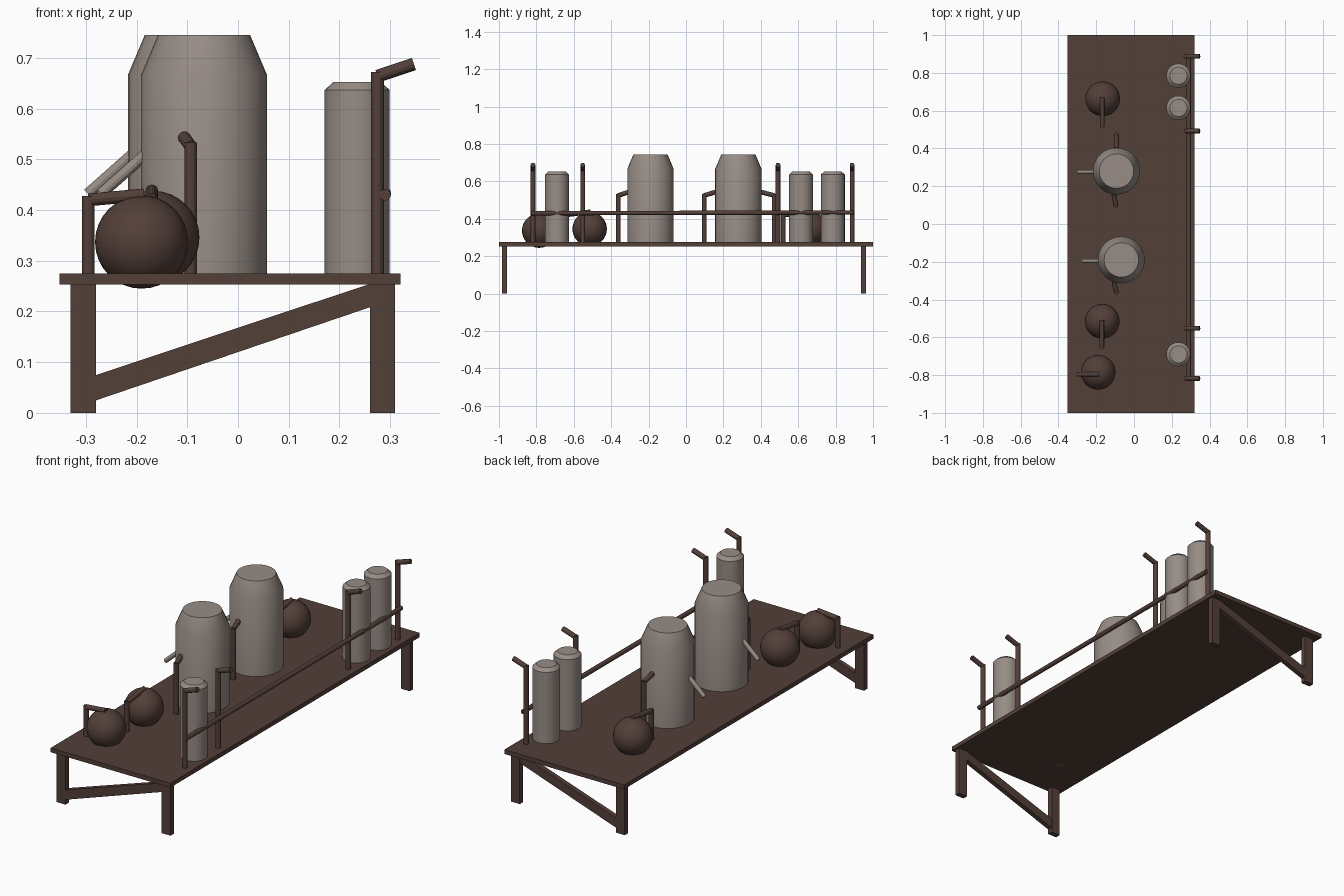
import bpy, math
from mathutils import Vector

cube = bpy.data.objects.get("Cube")
if cube:
    bpy.data.objects.remove(cube, do_unlink=True)


def material(name, color):
    m = bpy.data.materials.new(name)
    m.use_nodes = True
    m.diffuse_color = (*color, 1)
    m.node_tree.nodes["Principled BSDF"].inputs["Base Color"].default_value = (*color, 1)
    return m


BROWN = material("dark brown wood", (0.087, 0.05, 0.04))
GREY = material("warm grey clay", (0.31, 0.265, 0.238))
TOP = 0.275  # table surface height


def finish(name, mat, smooth=False):
    o = bpy.context.object
    o.name = name
    o.data.materials.append(mat)
    if smooth:
        bpy.ops.object.shade_smooth_by_angle(angle=math.radians(25))
    return o


def box(name, lo, hi):
    lo, hi = Vector(lo), Vector(hi)
    bpy.ops.mesh.primitive_cube_add(size=1, location=(lo + hi) / 2)
    bpy.context.object.scale = hi - lo
    bpy.ops.object.transform_apply(location=False, rotation=False)
    return finish(name, BROWN)


def rod(name, a, b, r=0.0125, mat=BROWN):
    a, b = Vector(a), Vector(b)
    bpy.ops.mesh.primitive_cylinder_add(vertices=12, radius=r, depth=(b - a).length, location=(a + b) / 2)
    bpy.context.object.rotation_euler = (b - a).to_track_quat("Z", "Y").to_euler()
    return finish(name, mat, True)


def lathe(name, x, y, profile, sides=32):
    """Closed turned body from (radius, height) rings."""
    verts, faces = [], []
    for r, z in profile:
        for i in range(sides):
            t = math.tau * i / sides
            verts.append((r * math.cos(t), r * math.sin(t), z))
    for k in range(len(profile) - 1):
        for i in range(sides):
            j = (i + 1) % sides
            a, b = k * sides, (k + 1) * sides
            faces.append((a + i, a + j, b + j, b + i))
    faces.append(tuple(reversed(range(sides))))
    faces.append(tuple(range(len(verts) - sides, len(verts))))
    me = bpy.data.meshes.new(name)
    me.from_pydata(verts, [], faces)
    o = bpy.data.objects.new(name, me)
    o.location = (x, y, 0)
    bpy.context.collection.objects.link(o)
    bpy.ops.object.select_all(action="DESELECT")
    o.select_set(True)
    bpy.context.view_layer.objects.active = o
    return finish(name, GREY, True)


def hook(name, base, height, reach):
    """Upright post with an arm leaving its top."""
    foot = Vector((*base, TOP - 0.01))
    head = Vector((*base, height))
    rod(name + "_post", foot, head)
    start = head - Vector((0, 0, 0.008))
    rod(name + "_arm", start, start + Vector(reach))


# Table top, legs and diagonal braces
box("table_top", (-0.352, -1, 0.253), (0.32, 1, TOP))
for end, y0, y1 in (("front", -0.984, -0.957), ("back", 0.936, 0.963)):
    box(end + "_right_leg", (-0.33, y0, 0), (-0.28, y1, 0.256))
    box(end + "_left_leg", (0.26, y0, 0), (0.31, y1, 0.256))
    profile = [(-0.285, 0.023), (0.265, 0.21), (0.265, 0.256), (-0.285, 0.073)]
    verts = [(x, y, z) for y in (y0 + 0.001, y1 - 0.001) for x, z in profile]
    sides = [(i, i + 4, (i + 1) % 4 + 4, (i + 1) % 4) for i in range(4)]
    me = bpy.data.meshes.new(end + "_brace")
    me.from_pydata(verts, [], [(0, 1, 2, 3), (7, 6, 5, 4)] + sides)
    me.materials.append(BROWN)
    bpy.context.collection.objects.link(bpy.data.objects.new(end + "_brace", me))

# Large jars, each with a sloping spout
for n, x, y in (("front", -0.067, -0.19), ("back", -0.093, 0.28)):
    lathe(n + "_jar", x, y, [(0.124, TOP - 0.005), (0.124, 0.667), (0.091, 0.745)])
    rod(n + "_spout", (x - 0.115, y - 0.005, 0.51), (x - 0.203, y - 0.005, 0.432), 0.011, GREY)

# Hooks beside the jars
hook("front_jar_hook", (-0.093, -0.362), 0.533, (-0.013, 0.055, 0.018))
hook("middle_jar_hook", (-0.096, 0.098), 0.533, (-0.011, 0.058, 0.018))
hook("back_jar_hook", (-0.093, 0.472), 0.533, (0, -0.07, 0.018))

# Round pots with hooks reaching over them
for n, x, y, z in (("front", -0.19, -0.785, 0.337), ("middle", -0.168, -0.515, 0.346),
                   ("back", -0.166, 0.663, 0.346)):
    bpy.ops.mesh.primitive_uv_sphere_add(segments=24, ring_count=16, radius=0.092, location=(x, y, z))
    finish(n + "_round_pot", BROWN, True)
hook("front_pot_hook", (-0.295, -0.795), 0.428, (0.11, 0, 0.01))
hook("middle_pot_hook", (-0.17, -0.65), 0.428, (0, 0.14, 0.018))
hook("back_pot_hook", (-0.168, 0.52), 0.428, (0, 0.15, 0.018))

# Slim canisters
for i, y in enumerate((-0.69, 0.615, 0.785)):
    lathe("canister_%d" % (i + 1), 0.235, y,
          [(0.064, TOP - 0.005), (0.064, 0.637), (0.046, 0.653)], 24)

# Tall posts with outward arms, joined by a rail
for i, y in enumerate((-0.818, -0.552, 0.492, 0.888)):
    hook("tall_hook_%d" % (i + 1), (0.275, y), 0.672, (0.072, 0, 0.024))
rod("side_rail", (0.29, -0.83, 0.43), (0.29, 0.895, 0.434), 0.0115)
